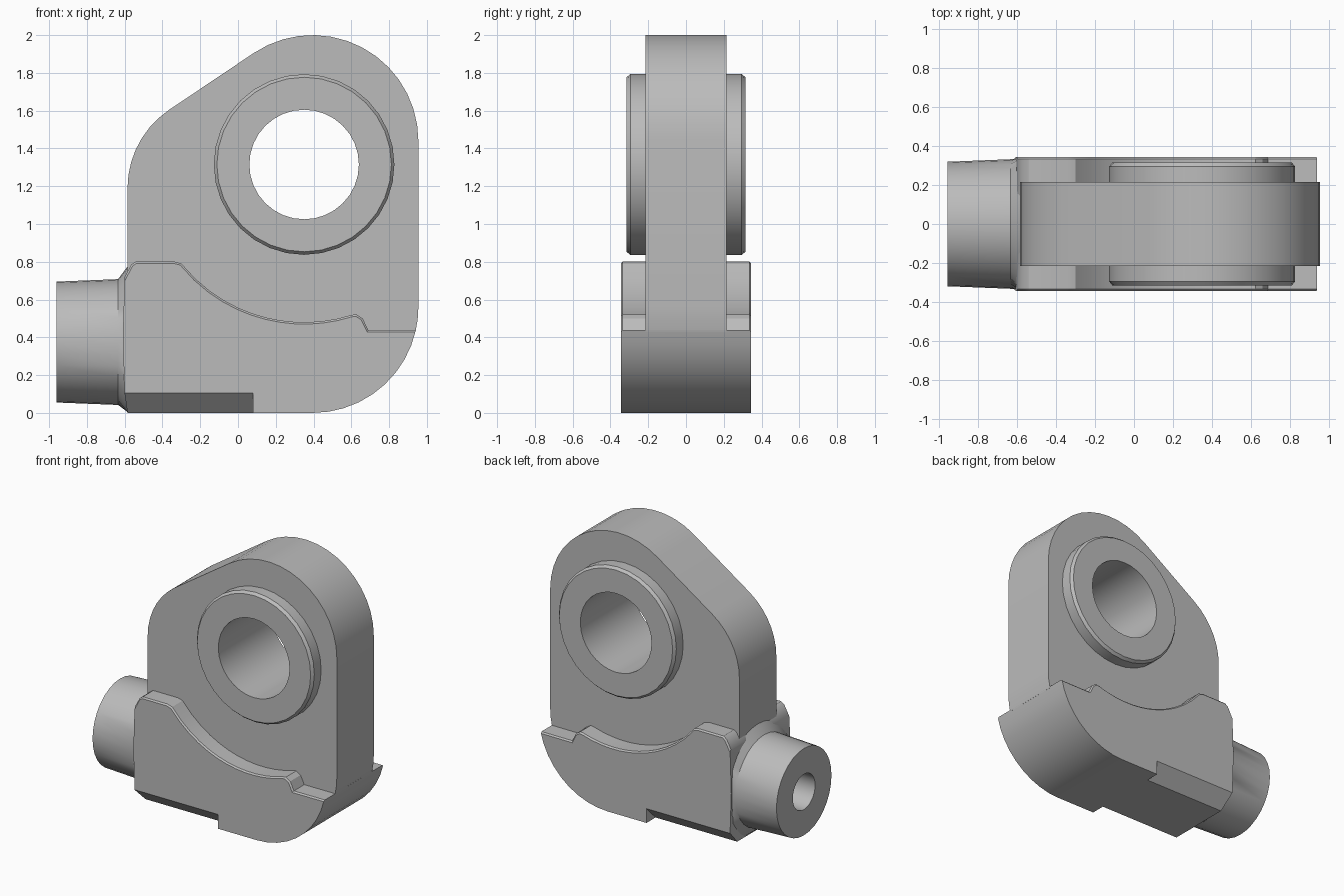
import bpy
import bmesh
from math import sin, cos, pi, radians, sqrt

cube = bpy.data.objects.get("Cube")
if cube:
    bpy.data.objects.remove(cube, do_unlink=True)

GREY = (0.5, 0.5, 0.5, 1)
metal = bpy.data.materials.new("plain grey")
metal.use_nodes = True
metal.diffuse_color = GREY
metal.node_tree.nodes["Principled BSDF"].inputs["Base Color"].default_value = GREY


def arc(cx, cz, r, start, end, n=9):
    angles = [radians(start + (end - start) * i / n) for i in range(n + 1)]
    return [(cx + r * cos(a), cz + r * sin(a)) for a in angles]


def finish(name, bm, smooth=True):
    bmesh.ops.recalc_face_normals(bm, faces=bm.faces)
    mesh = bpy.data.meshes.new(name)
    bm.to_mesh(mesh)
    bm.free()
    mesh.materials.append(metal)
    obj = bpy.data.objects.new(name, mesh)
    bpy.context.collection.objects.link(obj)
    if smooth:
        bpy.ops.object.select_all(action='DESELECT')
        obj.select_set(True)
        bpy.context.view_layer.objects.active = obj
        bpy.ops.object.shade_smooth_by_angle(angle=radians(28))
    return obj


def prism(outline, half):
    """Extrude an x-z outline symmetrically along y."""
    bm = bmesh.new()
    face = bm.faces.new([bm.verts.new((x, -half, z)) for x, z in outline])
    side = bmesh.ops.extrude_face_region(bm, geom=[face])["geom"]
    for v in side:
        if isinstance(v, bmesh.types.BMVert):
            v.co.y = half
    bmesh.ops.recalc_face_normals(bm, faces=bm.faces)
    return bm


def lathe(profile, place, sides=32, closed=True):
    """Revolve (axial, radius) points; place maps (axial, u, v) to x, y, z."""
    bm = bmesh.new()
    rings = []
    for i in range(sides):
        a = 2 * pi * i / sides
        rings.append([bm.verts.new(place(t, r * cos(a), r * sin(a))) for t, r in profile])
    n = len(profile)
    for i in range(sides):
        a, b = rings[i], rings[(i + 1) % sides]
        for j in range(n if closed else n - 1):
            k = (j + 1) % n
            bm.faces.new((a[j], a[k], b[k], b[j]))
    bmesh.ops.remove_doubles(bm, verts=bm.verts, dist=1e-5)
    return bm


def cut(obj, cutter):
    cutter.hide_render = True
    cutter.hide_viewport = True
    cutter.display_type = 'WIRE'
    mod = obj.modifiers.new("cut", 'BOOLEAN')
    mod.operation = 'DIFFERENCE'
    mod.solver = 'EXACT'
    mod.object = cutter


BORE_X, BORE_Z = 0.35, 1.315
EDGE_X, EDGE_R = 0.395, 0.56


def around_bore(t, u, v):
    return (BORE_X + u, t, BORE_Z + v)


# Upright plate with sloped shoulder
plate_outline = [(-0.585, 0.43)]
plate_outline += arc(EDGE_X, 0.56, EDGE_R, -13.4, 0, 2)
plate_outline += arc(EDGE_X, 1.44, EDGE_R, 0, 124, 14)
plate_outline += arc(-0.085, 1.19, 0.5, 124, 180, 7)
plate = finish("upright_plate", prism(plate_outline, 0.215))
hole = finish("bore_cutter", lathe([(-0.5, 0), (-0.5, 0.38), (0.5, 0.38), (0.5, 0)],
                                   around_bore, closed=False), False)
cut(plate, hole)

# Wide base with a scooped upper edge concentric with the bore
scoop = 0.835
scoop_pts = []
for i in range(13):
    x = 0.6 - 0.9 * i / 12
    scoop_pts.append((x, BORE_Z - sqrt(scoop ** 2 - (x - BORE_X) ** 2)))
base_outline = [(-0.585, 0)]
base_outline += arc(EDGE_X, 0.56, EDGE_R, -90, -12.5, 9)
base_outline += [(0.69, 0.438), (0.66, 0.5), (0.625, 0.522)]
base_outline += scoop_pts
base_outline += [(-0.34, 0.802), (-0.54, 0.802), (-0.565, 0.785), (-0.6, 0.72),
                 (-0.61, 0.4), (-0.6, 0.1)]
bm = prism(base_outline, 0.345)
rim = [e for e in bm.edges
       if abs(e.verts[0].co.y - e.verts[1].co.y) < 0.01
       and any(f.normal.z > 0.3 for f in e.link_faces)]
bmesh.ops.bevel(bm, geom=rim, offset=0.01, segments=1, affect='EDGES')
base = finish("base_block", bm)

# Chamfers under the left half of the base
for s, name in ((-1, "front"), (1, "back")):
    bm = bmesh.new()
    tri = [(s * 0.36, -0.015), (s * 0.36, 0.12), (s * 0.225, -0.015)]
    f = bm.faces.new([bm.verts.new((-0.75, y, z)) for y, z in tri])
    for g in bmesh.ops.extrude_face_region(bm, geom=[f])["geom"]:
        if isinstance(g, bmesh.types.BMVert):
            g.co.x = 0.08
    cut(base, finish(name + "_chamfer_cutter", bm, False))

# Raised collar lining the bore on both sides
collar = [(-0.315, 0.29), (-0.315, 0.462), (-0.295, 0.478),
          (0.295, 0.478), (0.315, 0.462), (0.315, 0.29)]
finish("bore_collar", lathe(collar, around_bore))

# Tapered side spigot with a blind hole, flared into the base


def along_side(t, u, v):
    return (t, max(-0.34, min(0.34, u)), 0.375 + max(-0.37, v))


spigot = [(-0.6, 0), (-0.6, 0.13), (-0.96, 0.13), (-0.96, 0.32),
          (-0.635, 0.333), (-0.585, 0.4), (-0.5, 0.4), (-0.5, 0)]
finish("side_spigot", lathe(spigot, along_side, closed=False))
